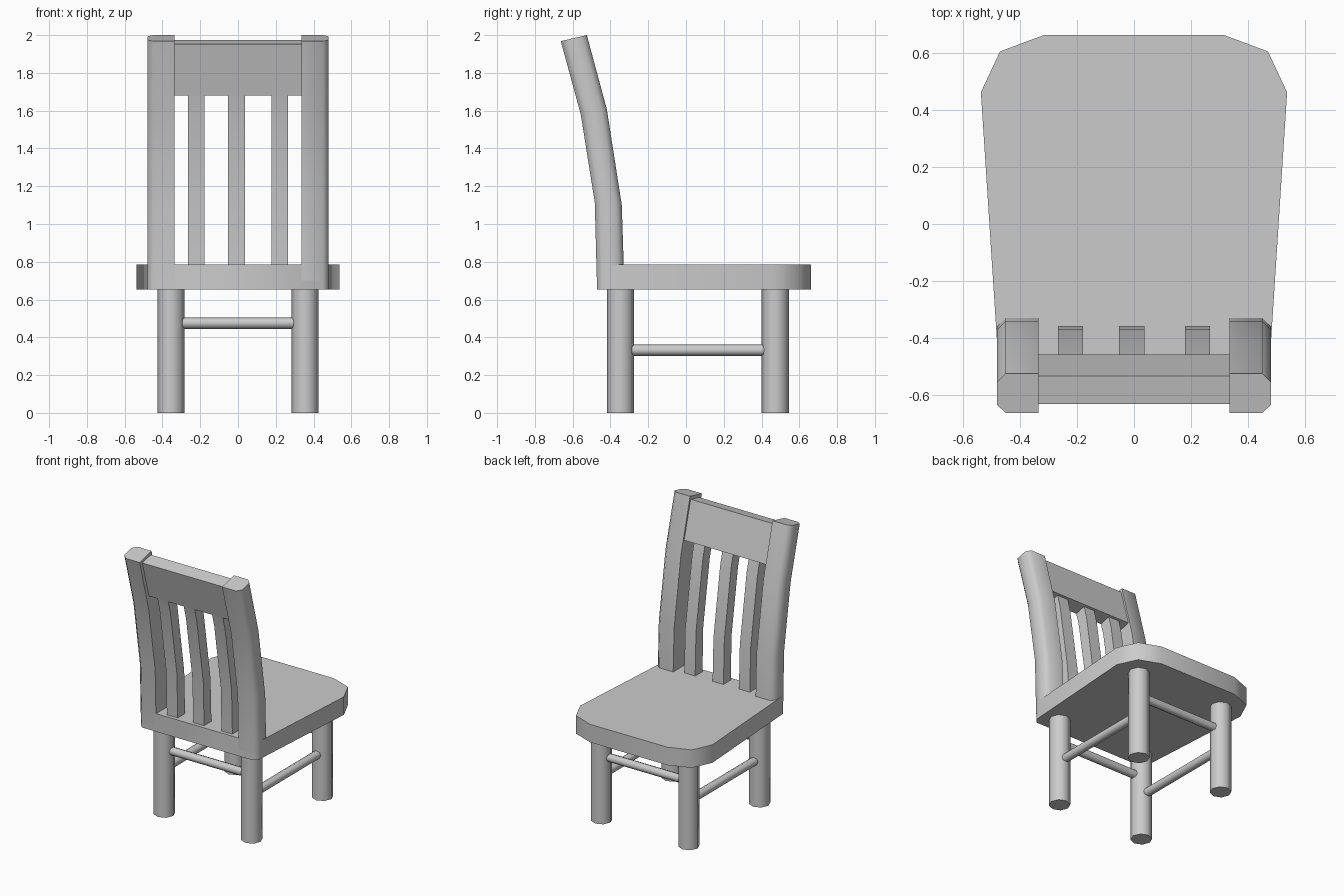
import bpy, bmesh
from math import radians
from mathutils import Vector

if "Cube" in bpy.data.objects:
    bpy.data.objects.remove(bpy.data.objects["Cube"])


def loft(name, rings):
    """Skin a list of equal-length point rings into a capped solid."""
    bm = bmesh.new()
    loops = [[bm.verts.new(p) for p in ring] for ring in rings]
    for a, b in zip(loops, loops[1:]):
        for i in range(len(a)):
            j = (i + 1) % len(a)
            bm.faces.new((a[i], a[j], b[j], b[i]))
    bm.faces.new(loops[0])
    bm.faces.new(loops[-1])
    bmesh.ops.recalc_face_normals(bm, faces=bm.faces)
    mesh = bpy.data.meshes.new(name)
    bm.to_mesh(mesh)
    bm.free()
    mesh.shade_smooth()
    mesh.set_sharp_from_angle(angle=radians(50))
    obj = bpy.data.objects.new(name, mesh)
    bpy.context.collection.objects.link(obj)
    return obj


def rod(name, start, end, radius, sides=8):
    """Round bar between two points."""
    start, end = Vector(start), Vector(end)
    bpy.ops.mesh.primitive_cylinder_add(
        vertices=sides, radius=radius, depth=(end - start).length,
        location=(start + end) / 2,
        rotation=(end - start).to_track_quat('Z', 'Y').to_euler())
    obj = bpy.context.object
    obj.name = name
    obj.data.shade_smooth()
    obj.data.set_sharp_from_angle(angle=radians(50))


# Side profile of the back: (rear y, rear z, front y, front z), bottom to top
BACK = [(-0.472, 0.70, -0.327, 0.70), (-0.483, 1.114, -0.34, 1.10),
        (-0.557, 1.58, -0.419, 1.607), (-0.663, 1.968, -0.525, 2.0)]


def sweep(name, section, profile):
    """Sweep a section of (x, depth fraction) points along the back profile."""
    return loft(name, [[(x, ry + (fy - ry) * t, rz + (fz - rz) * t)
                        for x, t in section] for ry, rz, fy, fz in profile])


# Seat: half outline mirrored across x
half = [(0.315, 0.663), (0.47, 0.605), (0.537, 0.462), (0.48, -0.42),
        (0.478, -0.442), (0.45, -0.472)]
outline = half + [(-x, y) for x, y in reversed(half)]
loft("seat", [[(x, y, z) for x, y in outline] for z in (0.653, 0.785)])

# Back posts with chamfered outer corners
for side, s in (("left", -1), ("right", 1)):
    section = [(0.335, 0), (0.45, 0), (0.48, 0.21),
               (0.48, 0.79), (0.45, 1), (0.335, 1)]
    sweep("back_post_" + side, [(s * x, t) for x, t in section], BACK)

# Curved slats, ending inside the top rail
slat_profile = BACK[:3] + [(-0.595, 1.72, -0.455, 1.75)]
for i, x in enumerate((-0.222, -0.008, 0.222)):
    w = 0.044
    sweep(f"back_slat_{i + 1}",
          [(x - w, 0.2), (x + w, 0.2), (x + w, 0.79), (x - w, 0.79)], slat_profile)

# Top rail
rail = [(-0.555, 1.68), (-0.457, 1.703), (-0.533, 1.975), (-0.631, 1.952)]
loft("top_rail", [[(x, y, z) for y, z in rail] for x in (-0.345, 0.345)])

# Legs
LX, YF, YB = 0.355, 0.473, -0.347
for row, y in (("front", YF), ("back", YB)):
    for side, x in (("left", -LX), ("right", LX)):
        rod(f"{row}_leg_{side}", (x, y, 0), (x, y, 0.67), 0.072)
    # Cross stretcher joining this pair of legs
    rod(f"{row}_stretcher", (-LX, y, 0.475), (LX, y, 0.475), 0.03)

# Side stretchers
for side, x in (("left", -LX), ("right", LX)):
    rod("side_stretcher_" + side, (x, YB, 0.332), (x, YF, 0.332), 0.03)
